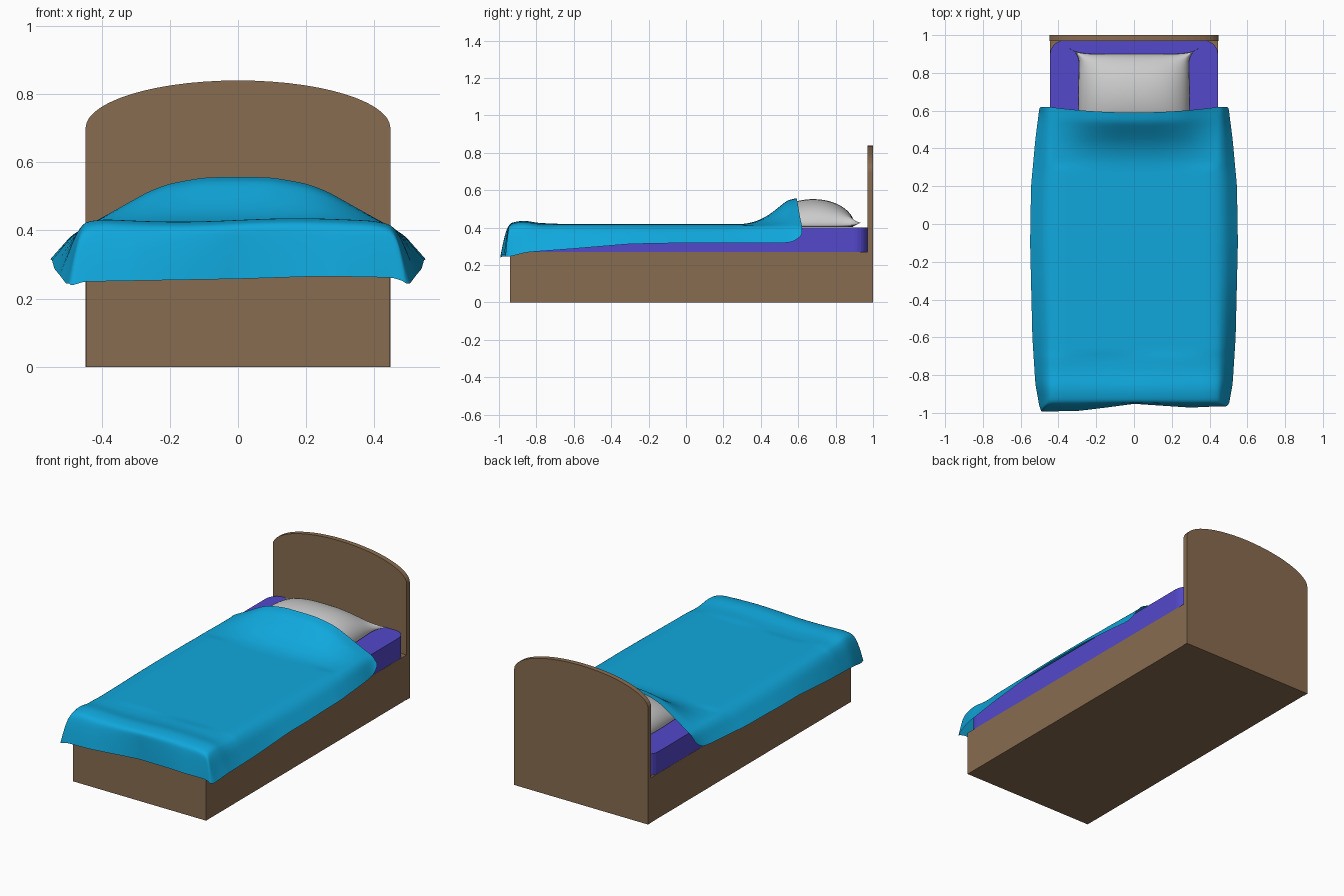
import bpy, bmesh, math
from mathutils import Matrix

if "Cube" in bpy.data.objects:
    bpy.data.objects.remove(bpy.data.objects["Cube"])


def material(name, rgb):
    m = bpy.data.materials.new(name)
    m.diffuse_color = (*rgb, 1)
    m.use_nodes = True
    m.node_tree.nodes["Principled BSDF"].inputs["Base Color"].default_value = m.diffuse_color
    return m


def make_object(name, bm, mat=None, smooth=False):
    bmesh.ops.recalc_face_normals(bm, faces=bm.faces)
    me = bpy.data.meshes.new(name)
    bm.to_mesh(me)
    bm.free()
    ob = bpy.data.objects.new(name, me)
    bpy.context.collection.objects.link(ob)
    if mat:
        me.materials.append(mat)
    if smooth:
        for p in me.polygons:
            p.use_smooth = True
    return ob


def box(bm, x, y0, y1, z0, z1):
    m = Matrix.Translation((0, (y0 + y1) / 2, (z0 + z1) / 2)) @ Matrix.Diagonal((2 * x, y1 - y0, z1 - z0, 1))
    bmesh.ops.create_cube(bm, size=1, matrix=m)


def interp(points, t):
    if t <= points[0][0]:
        return points[0][1]
    for (a, va), (b, vb) in zip(points, points[1:]):
        if t <= b:
            return va + (vb - va) * (t - a) / (b - a)
    return points[-1][1]


def grid(bm, rows):
    vs = [[bm.verts.new(p) for p in r] for r in rows]
    for a, b in zip(vs, vs[1:]):
        for i in range(len(a) - 1):
            bm.faces.new((a[i], a[i + 1], b[i + 1], b[i]))


wood = material("wood", (0.25, 0.15, 0.08))
purple = material("purple_fabric", (0.087, 0.065, 0.6))
blue = material("blue_fabric", (0.005, 0.39, 0.72))

# Bed base
bm = bmesh.new()
box(bm, 0.445, -0.94, 0.972, 0, 0.27)
make_object("bed_base", bm, wood)

# Arched headboard
bm = bmesh.new()
arch = [(0.447 * math.cos(math.pi * i / 28), 0.70 + 0.14 * math.sin(math.pi * i / 28)) for i in range(29)]
profile = [(-0.447, 0), (0.447, 0)] + arch
face = bm.faces.new([bm.verts.new((x, 0.97, z)) for x, z in profile])
ext = bmesh.ops.extrude_face_region(bm, geom=[face])
bmesh.ops.translate(bm, vec=(0, 0.03, 0), verts=[g for g in ext["geom"] if isinstance(g, bmesh.types.BMVert)])
make_object("headboard", bm, wood)

# Mattress with rounded upright corners
bm = bmesh.new()
box(bm, 0.444, -0.935, 0.97, 0.27, 0.40)
upright = [e for e in bm.edges if abs(e.verts[0].co.z - e.verts[1].co.z) > 0.1]
bmesh.ops.bevel(bm, geom=upright, offset=0.07, segments=6, profile=0.5, affect='EDGES')
make_object("mattress", bm, purple)

# Pillow: puffed grid with pulled-out corners, closed by a flat underside
bm = bmesh.new()
N = 28


def pillow_point(i, j, top):
    u, v = math.sin(math.pi * (i / N - 0.5)), math.sin(math.pi * (j / N - 0.5))
    x = u * (0.295 + 0.07 * abs(v) ** 8 - 0.015 * abs(v) ** 2)
    y = 0.68 + v * (0.22 + 0.035 * abs(u) ** 8)
    puff = (max(0, 1 - abs(u) ** 2.6) * max(0, 1 - v * v)) ** 0.5
    edge = 0.412 + 0.015 * abs(u * v) ** 8
    return (x, y, edge + 0.14 * puff if top else edge - 0.01 * min(1, 3 * puff))


for top in (True, False):
    grid(bm, [[pillow_point(i, j, top) for i in range(N + 1)] for j in range(N + 1)])
bmesh.ops.remove_doubles(bm, verts=bm.verts, dist=0.0005)
make_object("pillow", bm, smooth=True)

# Blanket draped over mattress and pillow, flaring at the sides and foot
HEIGHT = [(-0.94, 0.417), (-0.9, 0.43), (-0.86, 0.432), (-0.78, 0.418), (0.3, 0.418), (0.36, 0.428),
          (0.42, 0.453), (0.5, 0.505), (0.56, 0.545), (0.62, 0.557)]
BULGE = [(0, 1), (0.1, 0.99), (0.2, 0.87), (0.26, 0.72), (0.38, 0.26), (0.45, 0)]
FLARE = [(-0.94, 0.055), (-0.85, 0.072), (-0.6, 0.088), (-0.1, 0.1), (0.2, 0.095), (0.45, 0.072), (0.62, 0.05)]
HEM = [(-0.94, 0.245), (-0.85, 0.268), (-0.6, 0.287), (-0.3, 0.312), (0.0, 0.318), (0.54, 0.318), (0.58, 0.325),
       (0.62, 0.36)]
FOOT_Y = [(-0.45, -0.992), (-0.3, -0.99), (-0.15, -0.972), (0, -0.952), (0.15, -0.962), (0.3, -0.972), (0.45, -0.965)]
FOOT_Z = [(-0.45, 0.25), (0, 0.258), (0.25, 0.266), (0.45, 0.262)]
DROP = [(0, 0), (0.35, 0.2), (1, 1)]


def blanket_point(sx, tx, y, ty):
    side = 1 if sx > 0 else -1
    z = interp(HEIGHT, y)
    if y > 0.3:
        z = 0.41 + (z - 0.41) * interp(BULGE, abs(sx))
    elif abs(sx) > 0.4:
        z -= 0.01 * (abs(sx) - 0.4) / 0.05
    if y < -0.7:
        z += 0.005 * math.sin(9 * sx)
    x = sx + side * tx * interp(FLARE, y) * (1 - 0.25 * ty)
    drop = max(interp(DROP, tx) * (z - interp(HEM, y)), ty ** 1.2 * (z - interp(FOOT_Z, sx)) + 0.012 * tx * ty)
    yy = y + (interp(FOOT_Y, sx) + 0.945) * ty ** 0.8
    if y > 0.45:
        yy -= 0.03 * (y - 0.45) / 0.17 * (1 - (sx / 0.45) ** 2)
    return (x, yy, z - drop)


columns = [(-0.45, t / 5) for t in range(5, 0, -1)] + [(-0.45 + 0.9 * i / 30, 0) for i in range(31)] \
    + [(0.45, t / 5) for t in range(1, 6)]
stations = [(-0.945, t / 5) for t in range(5, 0, -1)] + [(-0.945 + 1.565 * j / 52, 0) for j in range(53)]
bm = bmesh.new()
grid(bm, [[blanket_point(sx, tx, y, ty) for sx, tx in columns] for y, ty in stations])
blanket = make_object("blanket", bm, blue, smooth=True)
relax = blanket.modifiers.new("soften", 'SUBSURF')
relax.levels = relax.render_levels = 1
